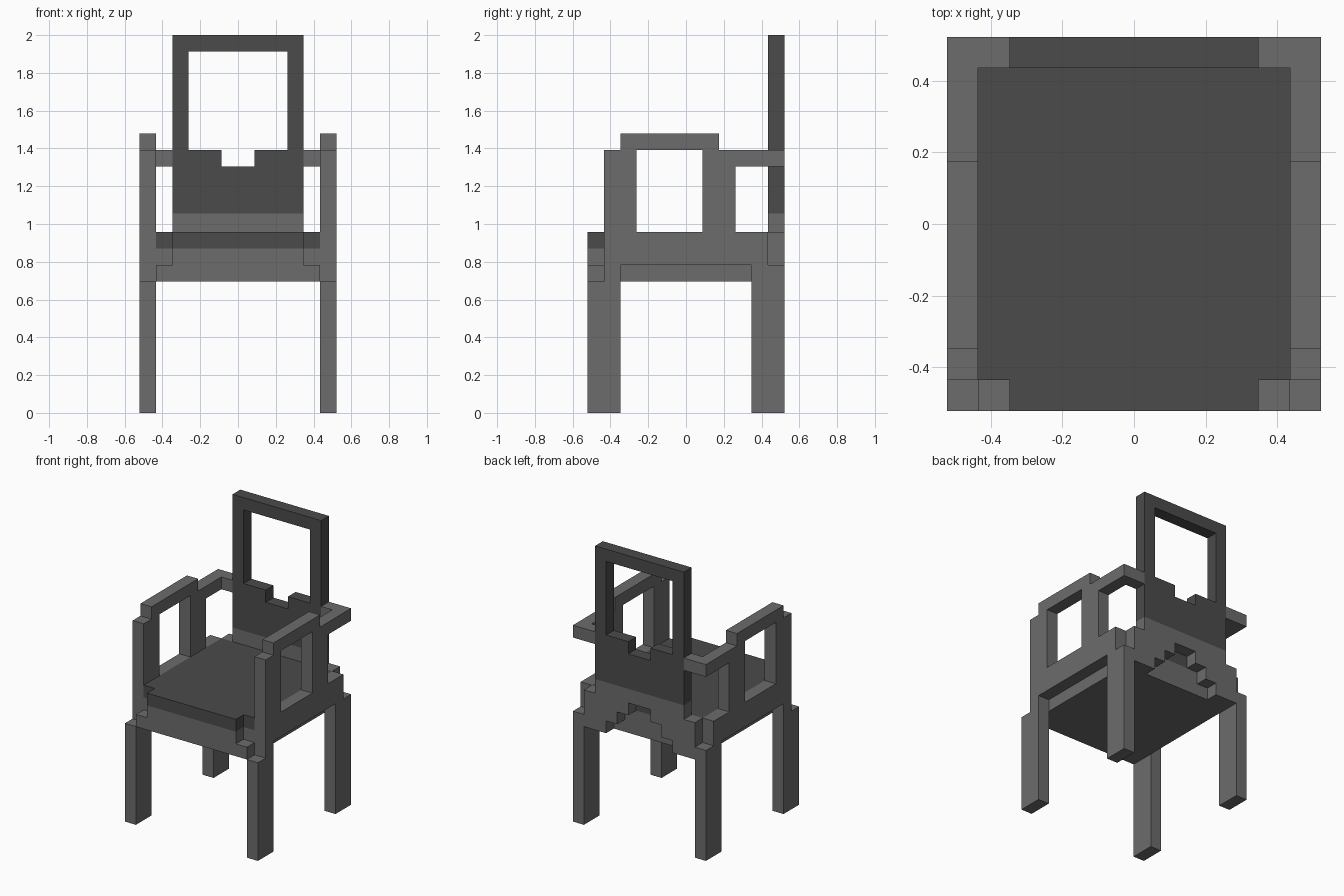
import bpy
import bmesh
from mathutils import Vector

cube = bpy.data.objects.get("Cube")
if cube:
    bpy.data.objects.remove(cube, do_unlink=True)

U = 2 / 23  # one block of the chair's grid


def material(name, value):
    mat = bpy.data.materials.new(name)
    mat.use_nodes = True
    colour = (value, value, value, 1)
    mat.diffuse_color = colour
    mat.node_tree.nodes["Principled BSDF"].inputs["Base Color"].default_value = colour
    return mat


FRAME = material("light_grey_frame", 0.15)
PADDING = material("dark_grey_padding", 0.07)


def place(axis, a, b, depth):
    """Turn profile coordinates into a point, in grid blocks."""
    return Vector({"x": (depth, a, b), "y": (a, depth, b), "z": (a, b, depth)}[axis]) * U


def slab(name, axis, start, end, mat, outline, hole=None, mirror=False):
    """Extrude an outline, with an optional hole, along an axis."""
    bm = bmesh.new()
    for loop in (outline, hole or []):
        verts = [bm.verts.new(place(axis, a, b, start)) for a, b in loop]
        for i, v in enumerate(verts):
            bm.edges.new((v, verts[i - 1]))
    bmesh.ops.triangle_fill(bm, edges=bm.edges[:], use_beauty=True)
    out = bmesh.ops.extrude_face_region(bm, geom=bm.faces[:], use_keep_orig=True)
    moved = [g for g in out["geom"] if isinstance(g, bmesh.types.BMVert)]
    bmesh.ops.translate(bm, verts=moved, vec=place(axis, 0, 0, end - start))
    bmesh.ops.recalc_face_normals(bm, faces=bm.faces[:])
    mesh = bpy.data.meshes.new(name)
    bm.to_mesh(mesh)
    bm.free()
    mesh.materials.append(mat)
    obj = bpy.data.objects.new(name, mesh)
    bpy.context.collection.objects.link(obj)
    if mirror:
        obj.modifiers.new("Mirror", "MIRROR").use_mirror_merge = False
    return obj


def rect(a0, b0, a1, b1):
    return [(a0, b0), (a1, b0), (a1, b1), (a0, b1)]


def symmetric(half):
    """Complete a half outline by reflecting it across the centre line."""
    return half + [(-a, b) for a, b in reversed(half)]


# Legs, side panel and armrest on each side
slab("side_frame", "x", 5, 6, FRAME,
     [(-6, 0), (-4, 0), (-4, 9), (4, 9), (4, 0), (6, 0), (6, 9), (5, 9),
      (5, 11), (3, 11), (3, 15), (6, 15), (6, 16), (2, 16), (2, 17),
      (-4, 17), (-4, 16), (-5, 16), (-5, 8), (-6, 8)],
     hole=rect(-3, 11, 1, 16), mirror=True)

# Short links from armrests to backrest
slab("armrest_link", "y", 5, 6, FRAME, rect(4, 15, 5, 16), mirror=True)

# Seat: lower rail, notched body and dark cushion
seat_plan = symmetric([(4, -6), (4, -5), (5, -5), (5, 5)])
slab("seat_rail", "z", 8, 9, FRAME, rect(-5, -6, 5, 5))
slab("seat_body", "z", 9, 10, FRAME, seat_plan)
slab("seat_cushion", "z", 10, 11, PADDING, seat_plan)

# Rear apron with a stepped arch underneath
BACK_Z = 12.15
slab("rear_apron", "y", 5, 6, FRAME,
     symmetric([(1, 11), (1, 10), (2, 10), (2, 9), (3, 9), (3, 8),
                (5, 8), (5, 11), (4, 11), (4, BACK_Z)]))

# Dark open backrest with a notched sill
slab("backrest", "y", 5, 6, PADDING, rect(-4, BACK_Z, 4, 23),
     hole=symmetric([(1, 15), (1, 16), (3, 16), (3, 22)]))
